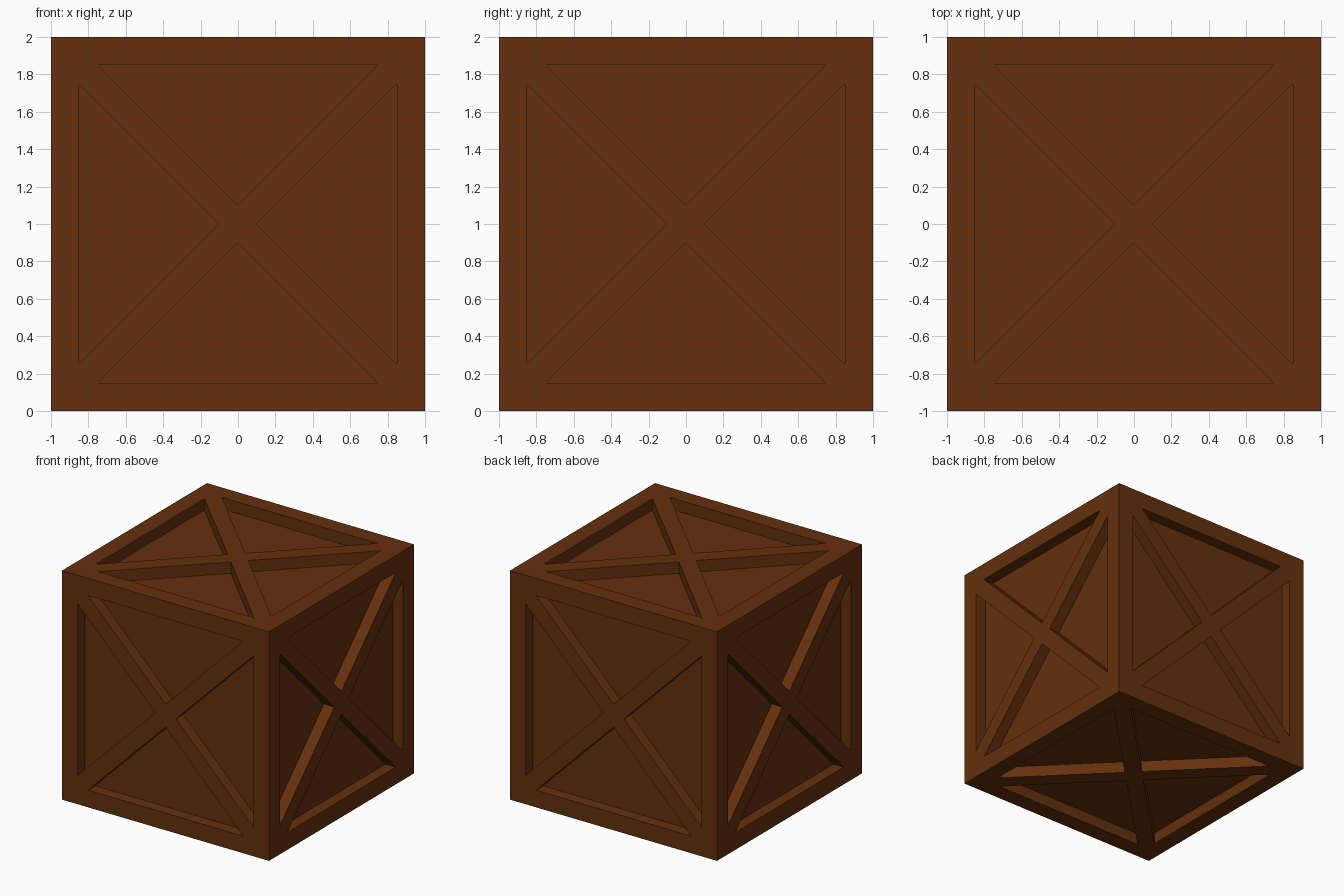
import bpy
import bmesh

if "Cube" in bpy.data.objects:
    bpy.data.objects.remove(bpy.data.objects["Cube"])

DEPTH = 0.1       # pocket depth
bm = bmesh.new()
bmesh.ops.create_cube(bm, size=2.0)

# Split every side into four triangles meeting at its centre
poked = bmesh.ops.poke(bm, faces=bm.faces[:])
centres = {v for v in poked["verts"]}
quarters = []
for f in bm.faces:
    corners = [v.co.copy() for v in f.verts if v not in centres]
    n = next(v.co.copy() for v in f.verts if v in centres)   # side centre = outward normal
    m = (corners[0] + corners[1]) / 2 - n                    # towards the rim
    targets = []
    for v in f.verts:
        if v in centres:
            targets.append(n + m * 0.1)
        else:
            t = v.co - n - m
            targets.append(n + m * 0.85 + t * 0.75)
    quarters.append((f, n, targets))

# Inset each triangle to leave the rim and cross braces, then sink it
for f, n, targets in quarters:
    inner = bmesh.ops.extrude_discrete_faces(bm, faces=[f])["faces"][0]
    for v, p in zip(inner.verts, targets):
        v.co = p
    floor = bmesh.ops.extrude_discrete_faces(bm, faces=[inner])["faces"][0]
    bmesh.ops.translate(bm, verts=floor.verts[:], vec=-n * DEPTH)

bmesh.ops.remove_doubles(bm, verts=bm.verts[:], dist=1e-5)
bmesh.ops.recalc_face_normals(bm, faces=bm.faces[:])
bmesh.ops.translate(bm, verts=bm.verts[:], vec=(0, 0, 1))

mesh = bpy.data.meshes.new("crate")
bm.to_mesh(mesh)
bm.free()
crate = bpy.data.objects.new("crate", mesh)
bpy.context.collection.objects.link(crate)

# Brown wood
wood = bpy.data.materials.new("wood")
wood.diffuse_color = (0.13, 0.03, 0.004, 1)
wood.use_nodes = True
wood.node_tree.nodes["Principled BSDF"].inputs["Base Color"].default_value = wood.diffuse_color
mesh.materials.append(wood)
